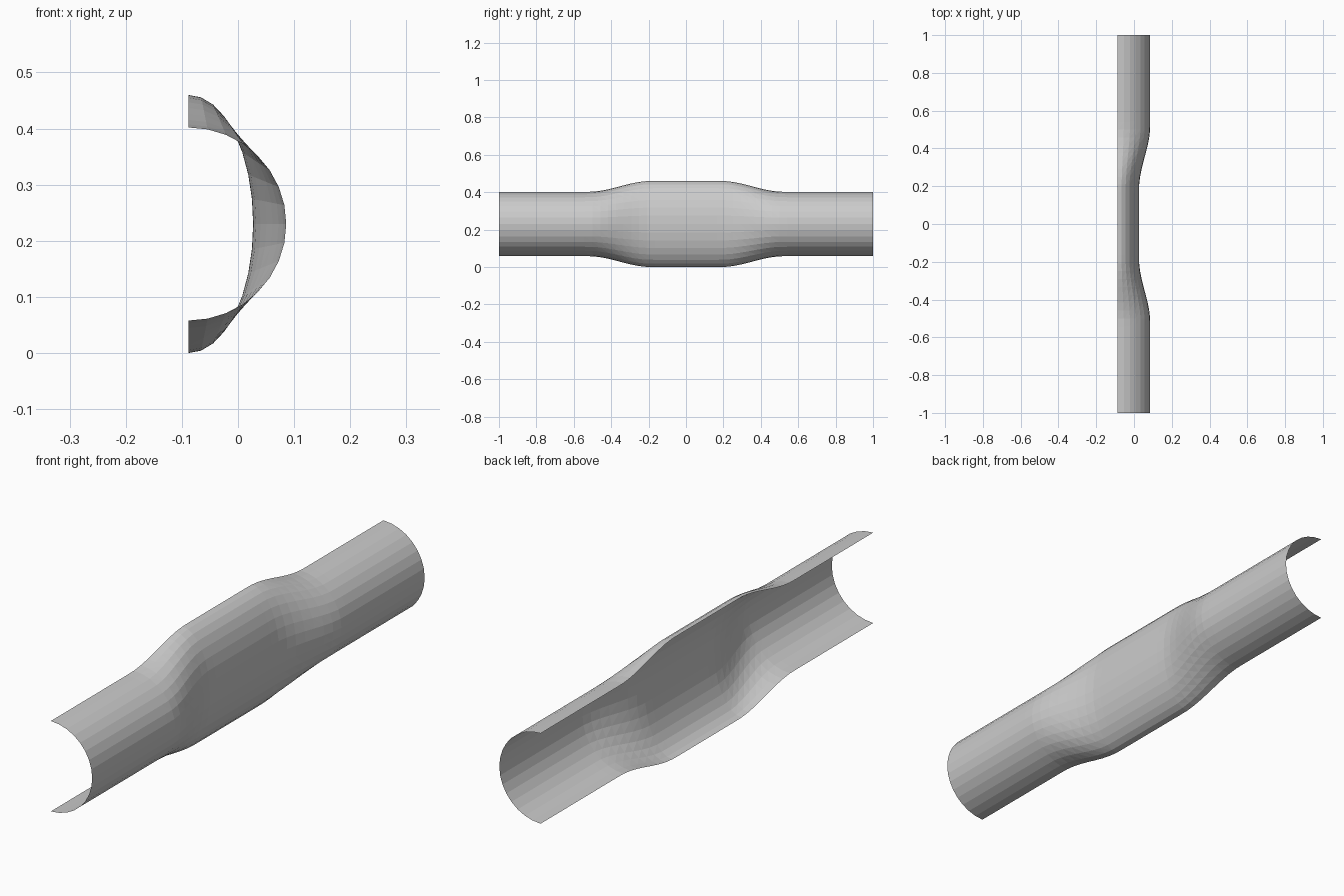
import bpy, bmesh, math

if "Cube" in bpy.data.objects:
    bpy.data.objects.remove(bpy.data.objects["Cube"])

SEGS, RINGS = 16, 48
X0, ZC = -0.088, 0.23          # open edge plane and axis height

mat = bpy.data.materials.new("plain grey")
mat.diffuse_color = (0.6, 0.6, 0.6, 1)
mat.use_nodes = True
mat.node_tree.nodes["Principled BSDF"].inputs["Base Color"].default_value = mat.diffuse_color


def blend(y):
    """0 in the flattened middle, 1 in the round ends, eased between."""
    t = min(max((abs(y) - 0.19) / 0.33, 0), 1)
    return t * t * (3 - 2 * t)


# Open half tube: round ends, tall shallow ellipse in the middle
bm = bmesh.new()
rows = []
for i in range(RINGS + 1):
    y = -1 + 2 * i / RINGS
    k = blend(y)
    depth = 0.115 + (0.174 - 0.115) * k
    height = 0.23 + (0.172 - 0.23) * k
    row = []
    for j in range(SEGS + 1):
        a = -math.pi / 2 + math.pi * j / SEGS
        row.append(bm.verts.new((X0 + depth * math.cos(a), y,
                                 ZC + height * math.sin(a))))
    rows.append(row)

for r0, r1 in zip(rows, rows[1:]):
    for j in range(SEGS):
        bm.faces.new((r0[j], r1[j], r1[j + 1], r0[j + 1]))
bmesh.ops.triangulate(bm, faces=bm.faces[:], quad_method='ALTERNATE')

# Outer side faces away from the axis
for f in bm.faces:
    c = f.calc_center_median()
    if f.normal.x * (c.x - X0) + f.normal.z * (c.z - ZC) < 0:
        f.normal_flip()

mesh = bpy.data.meshes.new("half_tube")
bm.to_mesh(mesh)
bm.free()
mesh.materials.append(mat)
obj = bpy.data.objects.new("half_tube", mesh)
bpy.context.collection.objects.link(obj)
